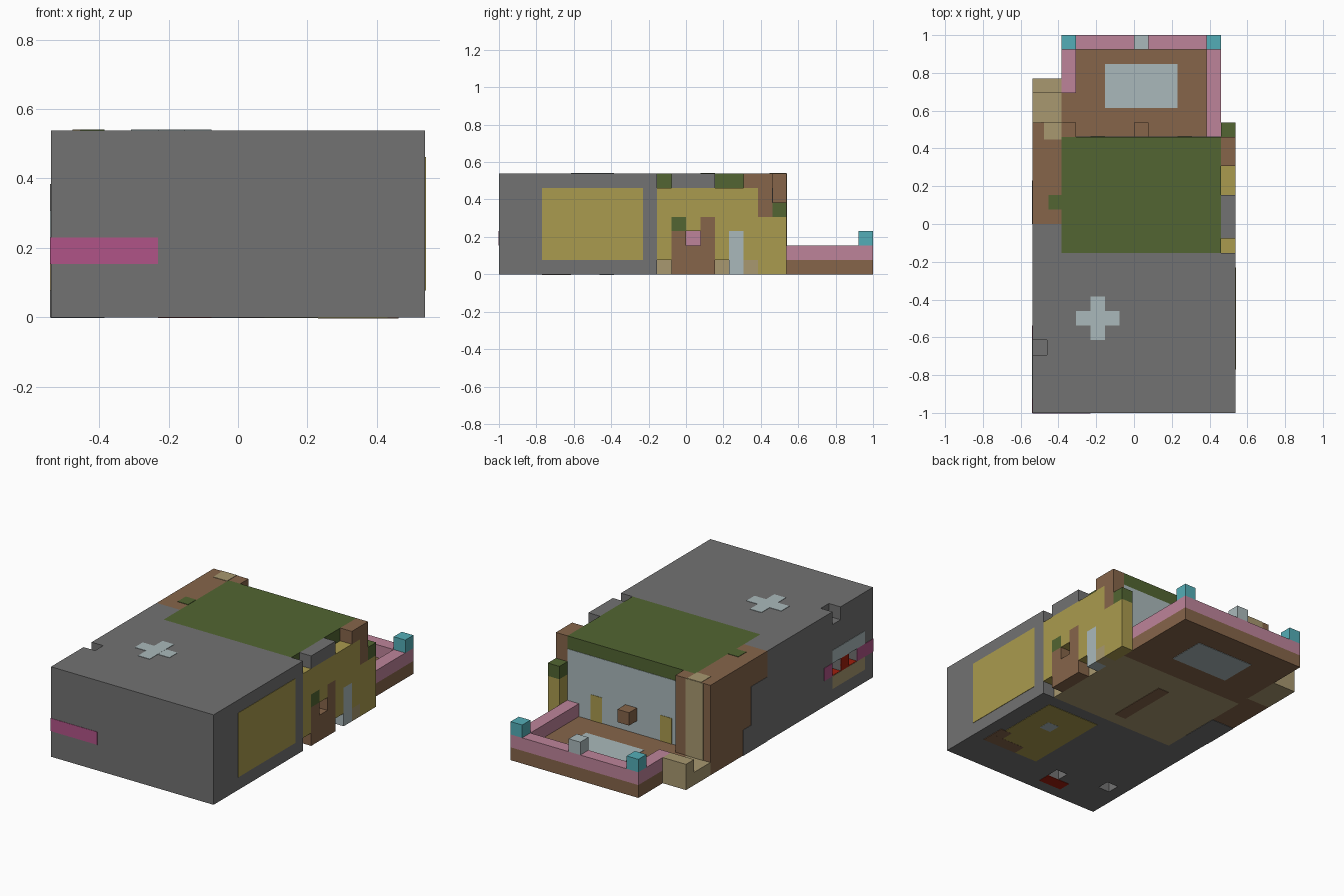
import bpy
import bmesh

if "Cube" in bpy.data.objects:
    bpy.data.objects.remove(bpy.data.objects["Cube"])

U = 1 / 13          # size of one building block
THIN = 0.03         # half thickness of painted plates, in blocks


def linear(v):
    v /= 255
    return v / 12.92 if v < 0.04 else ((v + 0.055) / 1.055) ** 2.4


def material(name, *rgb):
    col = (*[linear(v) for v in rgb], 1)
    m = bpy.data.materials.new(name)
    m.use_nodes = True
    m.diffuse_color = col
    m.node_tree.nodes["Principled BSDF"].inputs["Base Color"].default_value = col
    return m


GREY = material("stone grey", 114, 114, 114)
GREEN = material("moss green", 82, 101, 50)
BROWN = material("wood brown", 134, 101, 74)
YELLOW = material("straw yellow", 170, 155, 78)
BEIGE = material("sand beige", 168, 152, 112)
BLUE = material("pale blue", 170, 185, 187)
PINK = material("dusty pink", 190, 132, 154)
TEAL = material("teal", 84, 174, 183)
MAGENTA = material("magenta", 176, 84, 135)
RED = material("red", 160, 30, 12)


def box(name, mat, x, y, z):
    """Box from block ranges: x about the centre, y from the front, z from the ground."""
    bm = bmesh.new()
    bmesh.ops.create_cube(bm, size=1)
    for v in bm.verts:
        for i, (lo, hi) in enumerate((x, y, z)):
            v.co[i] = (hi if v.co[i] > 0 else lo) * U
        v.co.y -= 1
    me = bpy.data.meshes.new(name)
    bm.to_mesh(me)
    bm.free()
    me.materials.append(mat)
    ob = bpy.data.objects.new(name, me)
    bpy.context.collection.objects.link(ob)
    return ob


def plate(name, mat, axis, level, a, b, t=THIN):
    """Thin painted plate across one axis; a and b are the other two ranges."""
    r = [a, b]
    r.insert("xyz".index(axis), (level - t, level + t))
    return box(name, mat, *r)


# Front block with small notches
body = box("front_body", GREY, (-7, 7), (0, 11), (0, 7))
notches = [((-8, -6), (4, 5), (6, 8)), ((-8, -6), (2, 3), (2, 3)),
           ((-8, -6), (4, 5), (2, 3)), ((-2, -1), (2, 3), (-1, 1)),
           ((-6, -5), (3, 4), (-1, 1))]
bpy.context.view_layer.objects.active = body
for n in notches:
    cutter = box("notch_cutter", GREY, *n)
    cutter.hide_render = True
    mod = body.modifiers.new("notch", "BOOLEAN")
    mod.operation = "DIFFERENCE"
    mod.object = cutter
    bpy.ops.object.modifier_apply(modifier=mod.name)
    bpy.data.objects.remove(cutter)

# Painted details on the front block
plate("side_panel", YELLOW, "x", 7, (3, 10), (1, 6))
plate("front_stripe", MAGENTA, "y", 0, (-7, -3), (2, 3))
plate("roof_cross_long", BLUE, "z", 7, (-3, -2), (5, 8))
plate("roof_cross_wide", BLUE, "z", 7, (-4, -1), (6, 7), THIN * 0.9)
plate("side_window_top", BLUE, "x", -7, (1, 5), (3, 4))
plate("side_window_base", BEIGE, "x", -7, (1, 5), (1, 2))
plate("side_stripe_front", MAGENTA, "x", -7, (0, 2), (2, 3))
plate("side_stripe_back", MAGENTA, "x", -7, (5, 6), (2, 3))
plate("side_window_middle", RED, "x", -7, (3, 4), (2, 3))
for j in (2, 4):
    plate("window_recess_back", RED, "x", -6, (j, j + 1), (2, 3))
    plate("window_recess_floor", RED, "z", 2, (-7, -6), (j, j + 1))

# Painted underside
plate("under_panel", YELLOW, "z", 0, (1, 5.6), (3, 10))
plate("under_corner_long", BROWN, "z", 0, (3, 6), (3, 4), THIN * 1.3)
plate("under_corner_short", BROWN, "z", 0, (5, 6), (3, 5), THIN * 1.2)
plate("under_spot", BLUE, "z", 0, (3, 4), (7, 8), THIN * 1.3)
plate("under_red", RED, "z", 0, (-3, -1), (1, 2))
plate("under_red_recess", RED, "z", 1, (-2, -1), (2, 3))
plate("under_beam", BROWN, "z", 0, (0, 1), (12, 17))

# Middle block, roof and left side
box("middle_core", BEIGE, (-5, 6), (11, 19), (0, 6))
box("green_roof", GREEN, (-5, 6), (11, 19), (6, 7))
box("left_side_grey", GREY, (-7, -5), (11, 13), (0, 7))
box("left_side_brown", BROWN, (-7, -5), (13, 20), (0, 7))
box("back_column", BROWN, (-7, -4), (19, 20), (0, 7))
plate("roof_bump", GREEN, "z", 7, (-5.9, -5), (14, 15))
plate("column_cap", BEIGE, "z", 7, (-6.2, -5), (18.8, 20))
plate("column_stripe", BEIGE, "y", 20, (-6.4, -4.9), (0, 7))
plate("left_patch_upper", GREY, "x", -7, (13, 15), (2, 5))
plate("left_patch_lower", GREY, "x", -7, (13, 16), (0, 2))
plate("under_left_patch", GREY, "z", 0, (-7, -5), (13, 16))

# Side wall, column by column
WALL = [
    (YELLOW, (11, 12), (1, 6)),
    (BROWN, (12, 15), (0, 2)), (BROWN, (12, 13), (2, 3)), (GREEN, (12, 13), (3, 4)),
    (YELLOW, (13, 14), (3, 4)), (BROWN, (14, 15), (2, 4)),
    (YELLOW, (12, 15), (4, 6)), (GREY, (12, 15), (6, 7)),
    (YELLOW, (15, 16), (1, 6)),
    (BLUE, (16, 17), (0, 3)), (YELLOW, (16, 17), (3, 6)),
    (BEIGE, (17, 18), (0, 1)), (YELLOW, (17, 18), (1, 6)), (BROWN, (17, 18), (6, 7)),
    (YELLOW, (18, 19), (0, 4)), (BROWN, (18, 19), (4, 7)),
    (YELLOW, (19, 20), (0, 4)), (GREEN, (19, 20), (4, 5)),
]
for mat, y, z in WALL:
    box("side_wall_" + mat.name.split()[-1], mat, (6, 7), y, z)
plate("wall_opening_back", PINK, "x", 6, (13, 14), (2, 3))

# Back wall with two doors and a bracket
plate("back_wall", BLUE, "y", 19, (-4, 6), (1, 6))
for x in (-3, 3):
    plate("back_door", YELLOW, "y", 19, (x, x + 1), (1, 3), THIN * 2)
box("back_bracket", BROWN, (0, 1), (19, 20), (2, 3))

# Terrace with pool, parapet and posts
box("terrace_floor", BROWN, (-5, 6), (19, 26), (0, 1))
for z in (0, 1):
    plate("pool", BLUE, "z", z, (-2, 3), (21, 24))
box("parapet_back", PINK, (-5, 6), (25, 26), (1, 2))
box("parapet_left", PINK, (5, 6), (19, 25), (1, 2))
box("parapet_right", PINK, (-5, -4), (22, 25), (1, 2))
for x, mat in ((-5, TEAL), (0, BLUE), (5, TEAL)):
    box("parapet_post", mat, (x, x + 1), (25, 26), (2, 3))

# Steps beside the terrace
box("step_low", BEIGE, (-7, -5), (20, 22), (0, 1))
box("step_high", BEIGE, (-7, -5), (22, 23), (0, 2))
